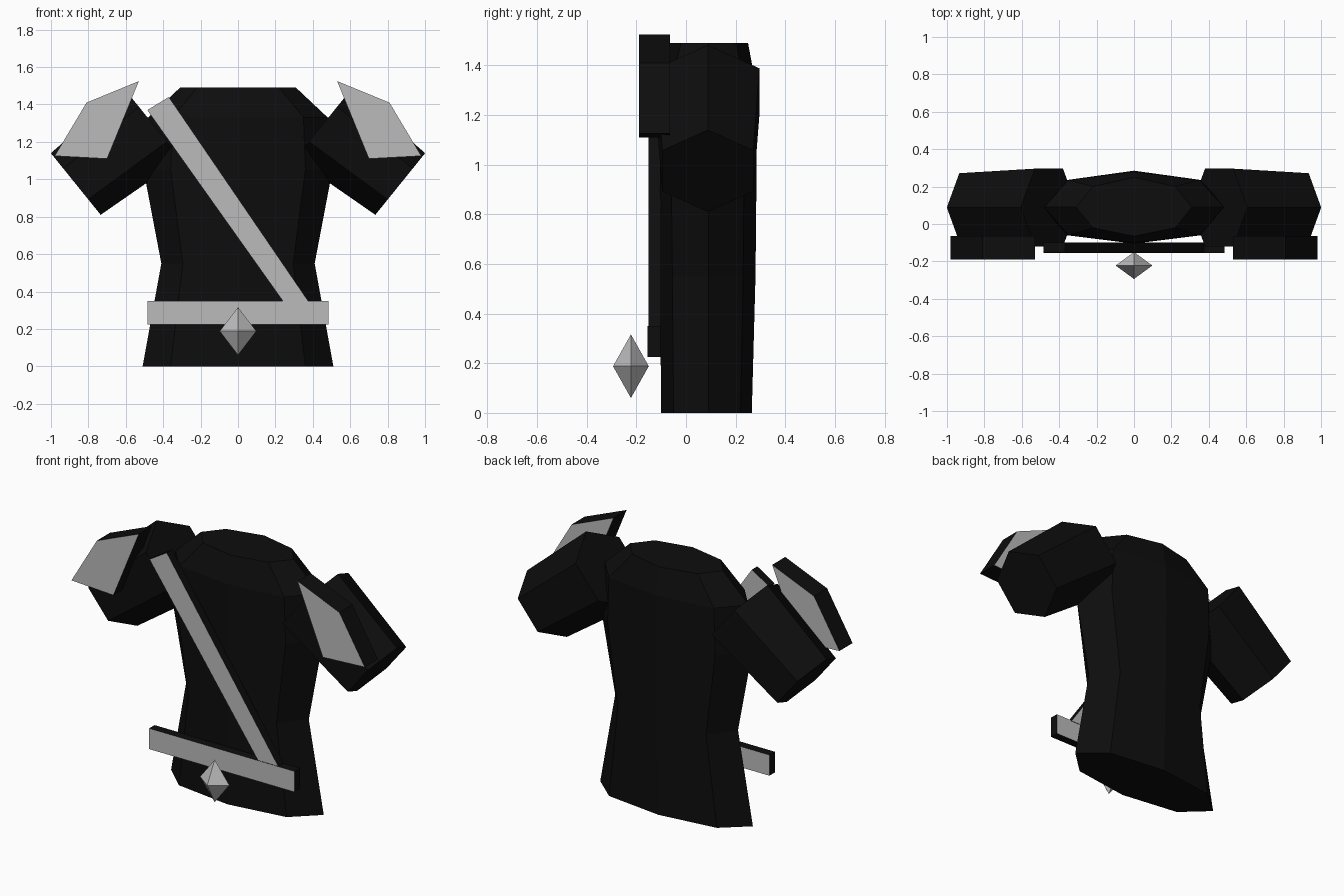
import bpy, bmesh, math
from mathutils import Vector

if "Cube" in bpy.data.objects:
    bpy.data.objects.remove(bpy.data.objects["Cube"])

black = bpy.data.materials.new("black_cloth")
black.diffuse_color = (0.004, 0.004, 0.004, 1)
black.use_nodes = True
black.node_tree.nodes["Principled BSDF"].inputs["Base Color"].default_value = black.diffuse_color
grey = bpy.data.materials.new("grey_trim")
grey.diffuse_color = (0.5, 0.5, 0.5, 1)
grey.use_nodes = True
grey.node_tree.nodes["Principled BSDF"].inputs["Base Color"].default_value = grey.diffuse_color


def finish(bm, name, mats):
    bmesh.ops.recalc_face_normals(bm, faces=bm.faces)
    me = bpy.data.meshes.new(name)
    bm.to_mesh(me)
    bm.free()
    for m in mats:
        me.materials.append(m)
    ob = bpy.data.objects.new(name, me)
    bpy.context.collection.objects.link(ob)
    return ob


def loft(name, rings, mats):
    """Skin a list of equal-length rings and cap both ends."""
    bm = bmesh.new()
    rows = [[bm.verts.new(p) for p in ring] for ring in rings]
    n = len(rows[0])
    for a, b in zip(rows, rows[1:]):
        for i in range(n):
            j = (i + 1) % n
            bm.faces.new((a[i], a[j], b[j], b[i]))
    bm.faces.new(rows[0])
    bm.faces.new(rows[-1])
    return finish(bm, name, mats)


def plate(name, outline, y0, y1):
    """Flat front-view outline given thickness; grey faces, black rim."""
    ob = loft(name, [[(x, y, z) for x, z in outline] for y in (y0, y1)], [grey, black])
    for p in ob.data.polygons:
        p.material_index = 0 if abs(p.normal.y) > 0.9 else 1
    return ob


# Torso: eight-sided sections (z, half width, corner x, front, front corner, back corner, back)
sections = [
    (0.00, 0.51, 0.36, -0.10, -0.05, 0.22, 0.265),
    (0.55, 0.41, 0.295, -0.105, -0.055, 0.23, 0.28),
    (1.05, 0.505, 0.36, -0.105, -0.06, 0.235, 0.285),
    (1.33, 0.48, 0.35, -0.10, -0.06, 0.235, 0.28),
    (1.49, 0.31, 0.22, -0.065, -0.02, 0.20, 0.25),
]
loft("tunic_torso", [
    [(0, f, z), (c, fc, z), (w, 0.09, z), (c, bc, z),
     (0, b, z), (-c, bc, z), (-w, 0.09, z), (-c, fc, z)]
    for z, w, c, f, fc, bc, b in sections], [black])

# Sleeves and shoulder plates, mirrored left and right
down = Vector((-0.63, 0, -0.78)).normalized()
for s, side in ((-1, "left"), (1, "right")):
    rings = []
    for cx, cz, r in ((0.455, 1.295, 0.24), (0.8675, 0.975, 0.212)):
        ring = []
        for k in range(6):
            a = k * math.pi / 3
            p = Vector((cx, 0.088, cz)) + down * r * math.cos(a)
            p.y += r * math.sin(a)
            ring.append((s * p.x, p.y, p.z))
        rings.append(ring)
    loft("sleeve_" + side, rings, [black])
    plate("shoulder_plate_" + side,
          [(s * x, z) for x, z in ((0.53, 1.525), (0.81, 1.41), (0.98, 1.125), (0.70, 1.11))],
          -0.19, -0.065)

# Belt and diagonal strap
plate("belt", [(-0.485, 0.225), (0.485, 0.225), (0.485, 0.35), (-0.485, 0.35)], -0.155, -0.103)
plate("chest_strap", [(-0.485, 1.37), (-0.37, 1.44), (0.378, 0.345), (0.243, 0.345)], -0.152, -0.10)

# Buckle gem: stretched octahedron
bm = bmesh.new()
c = Vector((0, -0.222, 0.188))
tips = [bm.verts.new(c + Vector((0, 0, h))) for h in (-0.128, 0.128)]
mid = [bm.verts.new(c + Vector(o)) for o in ((0.098, 0, 0), (0, 0.072, 0), (-0.098, 0, 0), (0, -0.072, 0))]
for t in tips:
    for i in range(4):
        bm.faces.new((mid[i], mid[(i + 1) % 4], t))
finish(bm, "buckle_gem", [grey])
